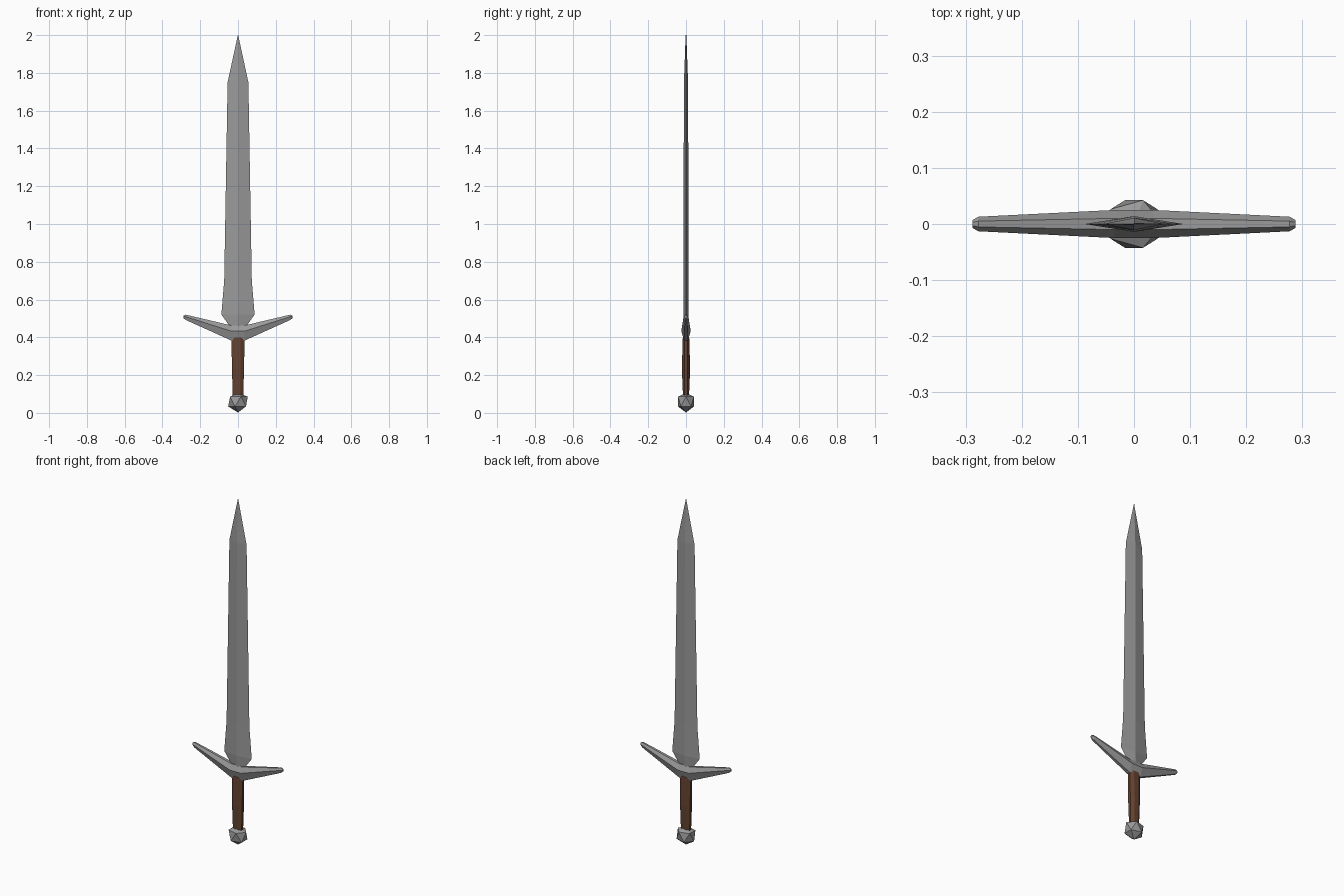
import bpy, bmesh, math

if "Cube" in bpy.data.objects:
    bpy.data.objects.remove(bpy.data.objects["Cube"])


def material(name, rgb):
    m = bpy.data.materials.new(name)
    m.diffuse_color = (*rgb, 1)
    m.use_nodes = True
    m.node_tree.nodes["Principled BSDF"].inputs["Base Color"].default_value = m.diffuse_color
    return m


steel = material("steel grey", (0.32, 0.32, 0.32))
leather = material("brown leather", (0.13, 0.055, 0.03))


def finish(name, bm, mat):
    bmesh.ops.recalc_face_normals(bm, faces=bm.faces)
    mesh = bpy.data.meshes.new(name)
    bm.to_mesh(mesh)
    bm.free()
    mesh.materials.append(mat)
    bpy.context.collection.objects.link(bpy.data.objects.new(name, mesh))


def loft(name, rings, mat):
    """Skin a list of closed rings with quads and cap both ends."""
    bm = bmesh.new()
    loops = [[bm.verts.new(p) for p in ring] for ring in rings]
    n = len(loops[0])
    for a, b in zip(loops, loops[1:]):
        for i in range(n):
            j = (i + 1) % n
            bm.faces.new((a[i], a[j], b[j], b[i]))
    bm.faces.new(loops[0])
    bm.faces.new(loops[-1])
    bmesh.ops.remove_doubles(bm, verts=bm.verts, dist=0.0002)
    finish(name, bm, mat)


# Blade: diamond section, flared near the guard (z, half width, half depth)
blade = [(0.44, 0.03, 0.012), (0.52, 0.088, 0.014), (0.70, 0.073, 0.014),
         (1.75, 0.055, 0.011), (2.0, 0.001, 0.002)]
loft("blade", [[(w, 0, z), (0, d, z), (-w, 0, z), (0, -d, z)]
               for z, w, d in blade], steel)

# Guard: hexagonal bar with upswept arms (x, bottom z, top z, half depth)
half = [(0.035, 0.383, 0.463, 0.025), (0.277, 0.492, 0.52, 0.013),
        (0.288, 0.501, 0.515, 0.007)]
guard = [(-x, b, t, d) for x, b, t, d in reversed(half)] + half
rings = []
for x, b, t, d in guard:
    m = b + (t - b) * 0.62
    rings.append([(x, -0.4 * d, b), (x, -d, m), (x, -0.4 * d, t),
                  (x, 0.4 * d, t), (x, d, m), (x, 0.4 * d, b)])
loft("guard", rings, steel)

# Grip: flattened octagonal handle with a slight swell (z, half width, half depth)
grip = [(0.09, 0.028, 0.016), (0.235, 0.032, 0.022), (0.40, 0.035, 0.017)]
loft("grip", [[(w * math.cos(a) / 0.924, d * math.sin(a) / 0.924, z)
               for a in [math.pi / 8 + k * math.pi / 4 for k in range(8)]]
              for z, w, d in grip], leather)

# Pommel: faceted icosahedron
bm = bmesh.new()
bmesh.ops.create_icosphere(bm, subdivisions=1, radius=0.058)
bmesh.ops.scale(bm, vec=(1, 0.86, 1), verts=bm.verts)
bmesh.ops.translate(bm, vec=(0, 0, 0.06), verts=bm.verts)
# the top point is hidden inside the grip
for v in bm.verts:
    v.co.z = min(v.co.z, 0.106)
finish("pommel", bm, steel)
